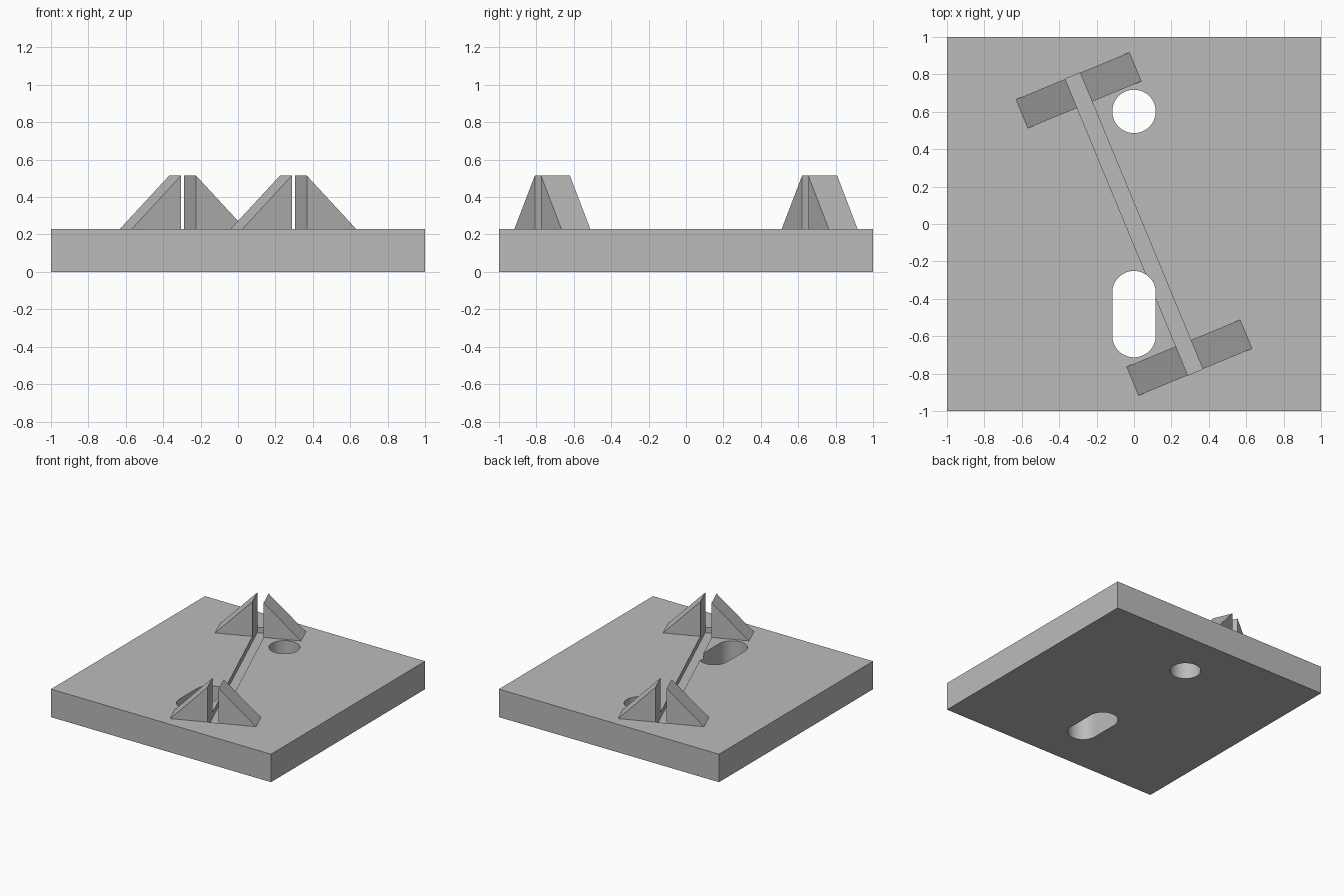
import bpy, bmesh, math
from mathutils import Matrix

TOP = 0.23          # plate thickness
TILT = math.radians(22.5)
GAP = 0.043         # half width of the groove
REACH = 0.857       # outer end of groove and supports

cube = bpy.data.objects.get("Cube")
if cube:
    bpy.data.objects.remove(cube, do_unlink=True)

grey = bpy.data.materials.new("plain grey")
grey.use_nodes = True
colour = (0.5, 0.5, 0.5, 1)
grey.diffuse_color = colour
grey.node_tree.nodes["Principled BSDF"].inputs["Base Color"].default_value = colour


def prism(name, outline, depth, matrix):
    """Extrude a flat outline along its local z by depth, then place it."""
    bm = bmesh.new()
    face = bm.faces.new([bm.verts.new((u, v, 0)) for u, v in outline])
    ext = bmesh.ops.extrude_face_region(bm, geom=[face])
    verts = [g for g in ext["geom"] if isinstance(g, bmesh.types.BMVert)]
    bmesh.ops.translate(bm, verts=verts, vec=(0, 0, depth))
    bm.transform(matrix)
    bmesh.ops.recalc_face_normals(bm, faces=bm.faces)
    mesh = bpy.data.meshes.new(name)
    bm.to_mesh(mesh)
    bm.free()
    mesh.materials.append(grey)
    obj = bpy.data.objects.new(name, mesh)
    bpy.context.collection.objects.link(obj)
    return obj


def rectangle(w, h):
    return [(-w, -h), (w, -h), (w, h), (-w, h)]


def capsule(radius, y_low, y_high, steps=24):
    """Round-ended outline; equal ends give a circle."""
    pts = []
    for start, y in ((0, y_high), (math.pi, y_low)):
        last = steps if y_low == y_high else steps + 1
        for i in range(last):
            a = start + math.pi * i / steps
            pts.append((radius * math.cos(a), y + radius * math.sin(a)))
    return pts


# Base plate
plate = prism("base_plate", rectangle(1, 1), TOP, Matrix())

# Round hole, slotted hole and diagonal groove
turn = Matrix.Rotation(TILT, 4, "Z")
through = Matrix.Translation((0, 0, -0.1))
groove_place = turn @ Matrix.Translation((0, 0, TOP - 0.045))
cutters = [
    prism("round_hole_cutter", capsule(0.116, 0.602, 0.602), 0.5, through),
    prism("slotted_hole_cutter", capsule(0.116, -0.597, -0.367), 0.5, through),
    prism("groove_cutter", rectangle(GAP, REACH), 0.3, groove_place),
]
bpy.context.view_layer.objects.active = plate
for cutter in cutters:
    cutter.hide_render = True
    mod = plate.modifiers.new("cut", "BOOLEAN")
    mod.operation = "DIFFERENCE"
    mod.solver = "EXACT"
    mod.object = cutter
    bpy.ops.object.modifier_apply(modifier=mod.name)
    bpy.data.objects.remove(cutter, do_unlink=True)

bpy.ops.object.select_all(action="DESELECT")
plate.select_set(True)
bpy.ops.object.shade_smooth_by_angle(angle=math.radians(30))

# Wedge supports: a pair on each side of the groove, at both ends
upright = Matrix.Rotation(math.pi / 2, 4, "X")
for end, spin in (("back", 0), ("front", math.pi)):
    place = Matrix.Rotation(TILT + spin, 4, "Z") @ Matrix.Translation((0, REACH, TOP)) @ upright
    for side, s in (("inner", 1), ("outer", -1)):
        outline = [(s * GAP, 0), (s * 0.328, 0), (s * GAP, 0.328 - GAP)]
        prism(f"{end}_{side}_wedge", outline, 0.167, place)
